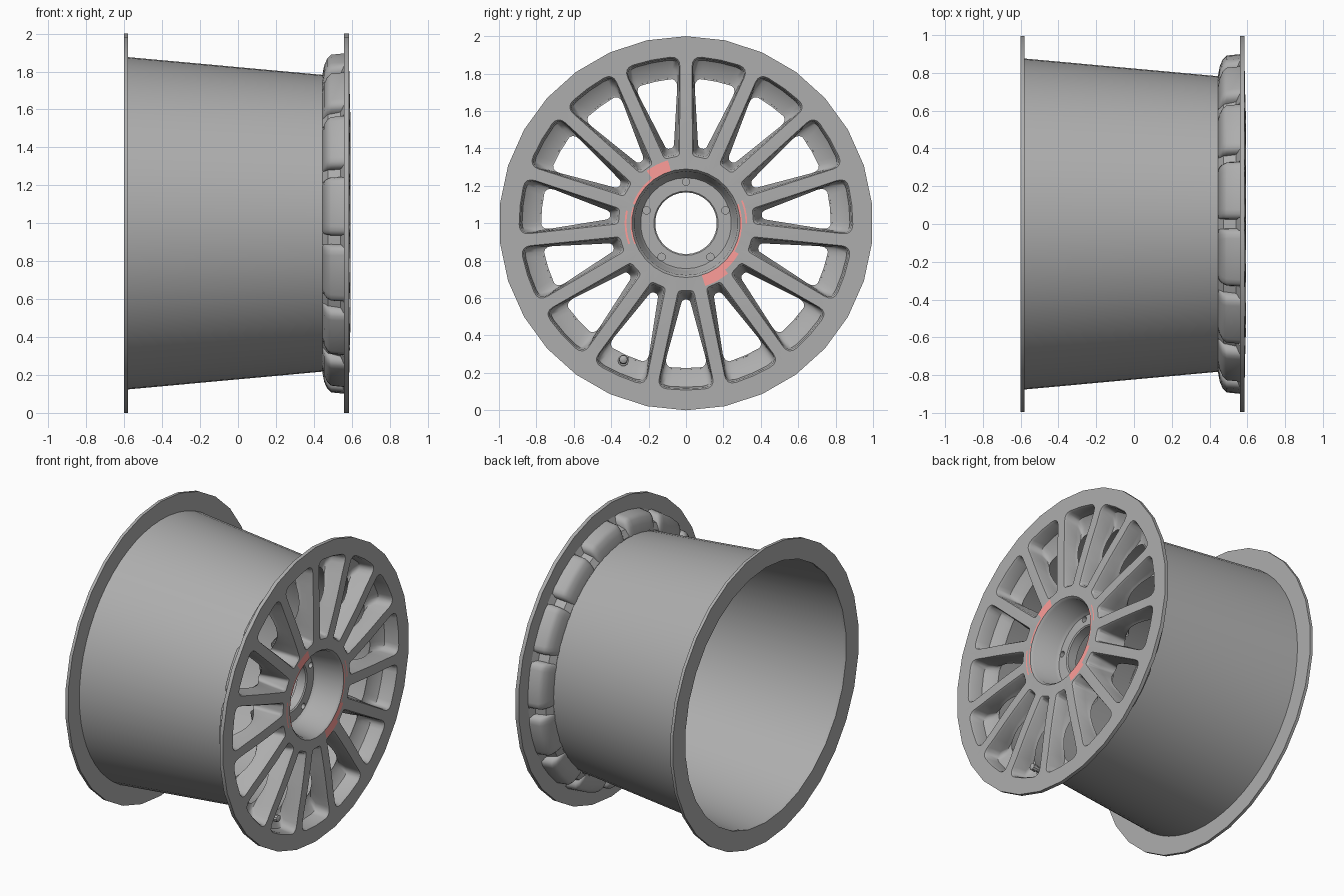
import bpy, bmesh
from math import radians, sin, cos, pi, tau, hypot

if "Cube" in bpy.data.objects:
    bpy.data.objects.remove(bpy.data.objects["Cube"])

SPOKES = 15
HALF = radians(12)
K, M = 5, 5   # points per rounded corner, extra points along each window side


def material(name, color):
    m = bpy.data.materials.new(name)
    m.diffuse_color = (*color, 1)
    m.use_nodes = True
    m.node_tree.nodes["Principled BSDF"].inputs["Base Color"].default_value = m.diffuse_color
    return m


GREY = material("dark_grey_metal", (.42, .42, .42))
RED = material("red_paint", (1.0, .34, .32))


def pt(x, r, a):
    """Wheel axis is x, centre height 1; angle measured from +y towards +z."""
    return (x, r * cos(a), 1 + r * sin(a))


class Builder:
    """Collects faces, sharing coincident points."""
    def __init__(self):
        self.index, self.verts, self.faces = {}, [], []

    def face(self, pts):
        ids = []
        for p in pts:
            key = tuple(round(c, 5) for c in p)
            if key not in self.index:
                self.index[key] = len(self.verts)
                self.verts.append(p)
            if self.index[key] not in ids:
                ids.append(self.index[key])
        if len(ids) > 2:
            self.faces.append(ids)

    def bridge(self, a, b, closed=True):
        n = len(a)
        for i in range(n if closed else n - 1):
            j = (i + 1) % n
            self.face([a[i], a[j], b[j], b[i]])

    def revolve(self, profile, sides, closed=True):
        loops = [[pt(x, r, radians(90) + tau * i / sides) for i in range(sides)] for x, r in profile]
        for i in range(len(loops) if closed else len(loops) - 1):
            self.bridge(loops[i], loops[(i + 1) % len(loops)])

    def make(self, name, angle=35, mat=GREY):
        me = bpy.data.meshes.new(name)
        me.from_pydata(self.verts, [], self.faces)
        bm = bmesh.new()
        bm.from_mesh(me)
        bmesh.ops.recalc_face_normals(bm, faces=bm.faces)
        bm.to_mesh(me)
        bm.free()
        ob = bpy.data.objects.new(name, me)
        bpy.context.collection.objects.link(ob)
        me.materials.append(mat)
        smooth(ob, angle)
        return ob


def smooth(ob, angle):
    bpy.ops.object.select_all(action='DESELECT')
    ob.select_set(True)
    bpy.context.view_layer.objects.active = ob
    bpy.ops.object.shade_smooth_by_angle(angle=radians(angle))


def between(a, b):
    """M points strictly between a and b."""
    return [tuple(p + (q - p) * i / (M + 1) for p, q in zip(a, b)) for i in range(1, M + 1)]


def outline(ro, to, ri, ti):
    """Rounded window outline as (radius, tangential offset) points."""
    corners = [(ro, -to, .055), (ro, to, .055), (ri, ti, .022), (ri, -ti, .022)]
    arcs = []
    for i, (u, t, rc) in enumerate(corners):
        ends = []
        for v in (corners[i - 1], corners[(i + 1) % 4]):
            du, dt = v[0] - u, v[1] - t
            d = hypot(du, dt)
            s = min(rc, d * .45) / d
            ends.append((u + du * s, t + dt * s))
        fs = [j / (K - 1) for j in range(K)]
        arcs.append([tuple((1 - f) ** 2 * ends[0][c] + 2 * f * (1 - f) * (u, t)[c] + f * f * ends[1][c]
                           for c in (0, 1)) for f in fs])
    a, b, c, d = arcs
    return a + [(ro, 0)] + b + between(b[-1], c[0]) + c + [(ri, 0)] + d + between(d[-1], a[0])


def sector(ro, ri):
    """Wedge outline matching the window outline point for point: (radius, angle)."""
    a, b, c, d = (ro, -HALF), (ro, HALF), (ri, HALF), (ri, -HALF)
    return ([a] * K + [(ro, 0)] + [b] * K + between(b, c)
            + [c] * K + [(ri, 0)] + [d] * K + between(d, a))


def depth(r, x_in, x_out, bow):
    """Depth along a spoke: hub to rim, bowed in the middle."""
    s = min(1, max(0, (r - .37) / .41))
    return x_in + (x_out - x_in) * s + bow * sin(pi * s)


# window pocket cross-sections from front to back: (x at hub, x at rim, bow), outline
POCKET = [((.591, .585, .004), (.892, .155, .360, .041)),
          ((.580, .573, .004), (.884, .149, .370, .035)),
          ((.500, .490, .022), (.876, .145, .385, .030)),
          ((.425, .460, .064), (.832, .134, .398, .025)),
          ((.370, .446, .085), (.778, .119, .408, .020))]
# outer bulge behind each window
BULGE = [(.57, .900, .167), (.49, .892, .164), (.470, .872, .158), (.454, .835, .150), (.445, .787, .138)]

face_web, bulges = Builder(), Builder()
for s in range(SPOKES):
    c = radians(90) + HALF + s * 2 * HALF
    # front face, window walls and back of the spokes
    loops = [[pt(depth(r, .592, .585, .004), r, c + a) for r, a in sector(1.0, .29)]]
    loops += [[pt(depth(u, *d), u, c + t / u) for u, t in outline(*o)] for d, o in POCKET]
    loops.append([pt(depth(r, .350, .446, .085), r, c + a) for r, a in sector(.787, .29)])
    for a, b in zip(loops, loops[1:]):
        face_web.bridge(a, b)
    # groove floor between neighbouring bulges
    g = [(.446, .787), (.475, .83), (.54, .85), (.56, .895)]
    for sgn in (-1, 1):
        strips = [[pt(x, r, c + sgn * a) for x, r in g] for a in (HALF, HALF - radians(2.2))]
        face_web.bridge(*strips, closed=False)
    # rounded shells seen from outside
    rows = []
    for x, ro, to in BULGE:
        o = outline(ro, to, .36, .045)[:2 * K + 1]
        t = .045 + (to - .045) * (.77 - .36) / (ro - .36)
        o = [(.77, -t)] + [(max(u, .77), v) for u, v in o] + [(.77, t)]
        rows.append([pt(x, u, c + v / u) for u, v in o])
    for a, b in zip(rows, rows[1:]):
        bulges.bridge(a, b, closed=False)
# front flange edge and back
face_web.revolve([(.585, 1.0), (.56, 1.0), (.56, .895)], 30, closed=False)
face_web.make("spoke_face")
bulges.make("window_bulges", 55)

# tapered barrel and rear flange
b = Builder()
b.revolve([(-.59, .877), (.45, .782), (.45, .774), (-.59, .866)], 60)
b.make("barrel")
b = Builder()
b.revolve([(-.6, .866), (-.6, 1.0), (-.58, 1.0), (-.58, .866)], 30)
b.make("rear_flange")

# recessed hub with blind bolt holes
b = Builder()
b.revolve([(.592, .29), (.577, .277), (.42, .257), (.40, .243), (.40, .172), (.393, .165),
           (.33, .165), (.33, .275), (.350, .295), (.57, .295)], 30)
hub = b.make("hub")
holes = Builder()
for i in range(5):
    a = radians(90 + 72 * i)
    ends = [[(x, .222 * cos(a) + .02 * cos(tau * j / 12), 1 + .222 * sin(a) + .02 * sin(tau * j / 12))
             for j in range(12)] for x in (.355, .43)]
    holes.bridge(*ends)
    for e in ends:
        holes.face(e)
cutter = holes.make("bolt_hole_cutter")
cutter.hide_render = True
mod = hub.modifiers.new("bolt_holes", 'BOOLEAN')
mod.object, mod.solver = cutter, 'EXACT'
bpy.context.view_layer.objects.active = hub
bpy.ops.object.modifier_apply(modifier=mod.name)
bpy.data.objects.remove(cutter)
smooth(hub, 35)

# red paint patches around the hub: start angle, end angle, inner and outer radius
b = Builder()
for a0, a1, r0, r1 in [(106, 127, .29, .35), (127, 160, .29, .303), (163, 202, .29, .298), (168, 200, .318, .328),
                       (287, 310, .29, .35), (310, 330, .29, .325), (330, 380, .29, .30), (360, 382, .318, .327)]:
    rows = [[pt(.5945, r, radians(a0 + (a1 - a0) * i / 6)) for i in range(7)] for r in (r0, r1)]
    b.bridge(*rows, closed=False)
b.make("hub_paint", mat=RED)

# valve stem on the pocket floor
b = Builder()
prof = [(.455, .026), (.48, .03), (.485, .018), (.51, .018), (.512, .024), (.54, .022), (.546, .012)]
rings = [[(x, -.335 + r * cos(tau * j / 10), .262 + .1 * (x - .44) + r * sin(tau * j / 10))
          for j in range(10)] for x, r in prof]
for p, q in zip(rings, rings[1:]):
    b.bridge(p, q)
b.face(rings[0])
b.face(rings[-1])
b.make("valve_stem")
